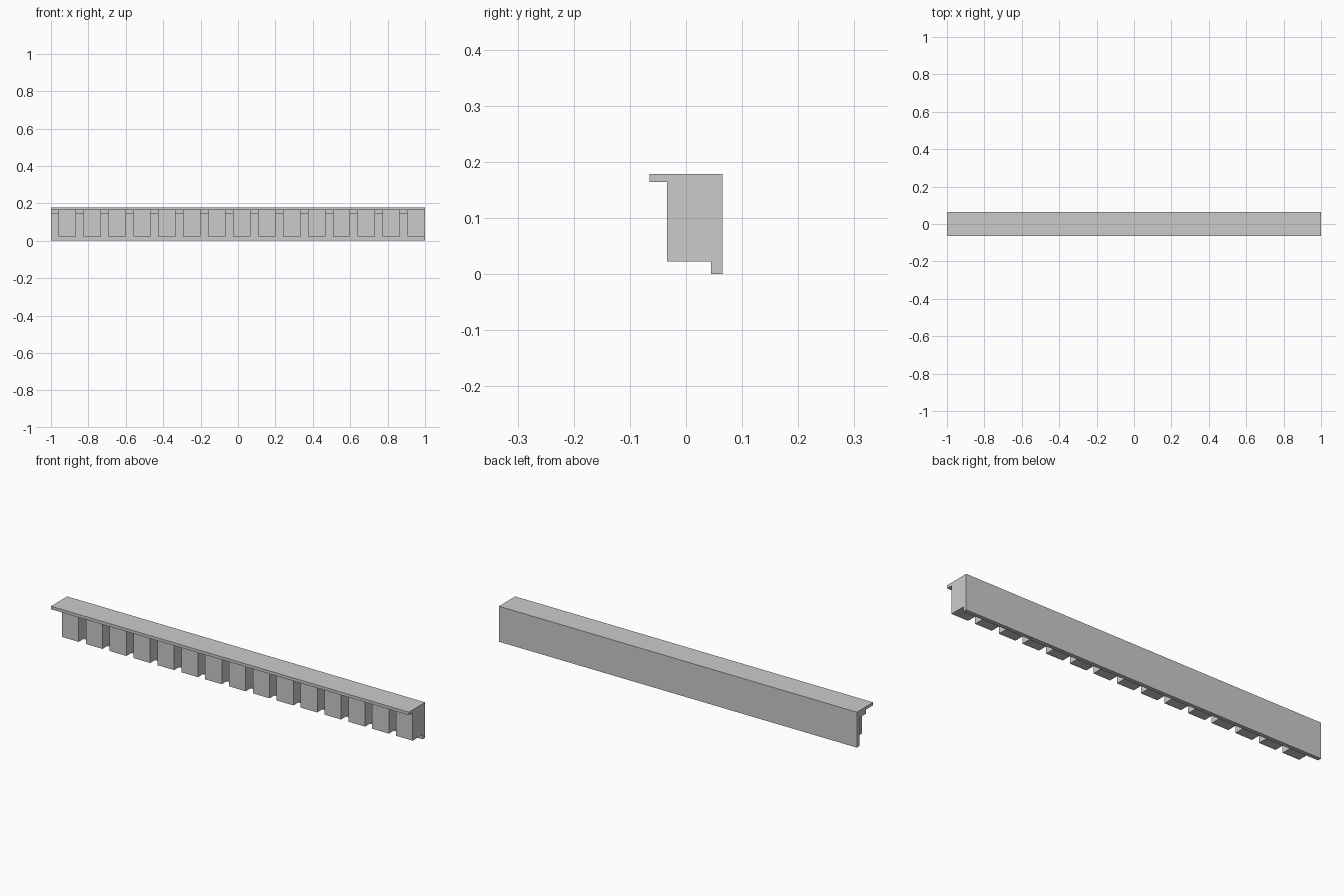
import bpy, bmesh

if "Cube" in bpy.data.objects:
    bpy.data.objects.remove(bpy.data.objects["Cube"])


def add_box(bm, x0, x1, y0, y1, z0, z1):
    verts = bmesh.ops.create_cube(bm, size=1)["verts"]
    for v in verts:
        v.co = ((x0 + x1) / 2 + v.co.x * (x1 - x0),
                (y0 + y1) / 2 + v.co.y * (y1 - y0),
                (z0 + z1) / 2 + v.co.z * (z1 - z0))


def make_part(name, boxes):
    mesh = bpy.data.meshes.new(name)
    bm = bmesh.new()
    for b in boxes:
        add_box(bm, *b)
    bm.to_mesh(mesh)
    bm.free()
    obj = bpy.data.objects.new(name, mesh)
    bpy.context.collection.objects.link(obj)


BACK, SHELF_FRONT, BLOCK_FRONT = 0.065, -0.065, -0.034
PLATE_FRONT, FILLET_FRONT = 0.045, -0.01
TOP, SHELF_Z, FILLET_Z, BLOCK_Z = 0.179, 0.164, 0.143, 0.023
PITCH, WIDTH, COUNT = 2 / 15, 0.0933, 15

# Back plate and overhanging top shelf
make_part("back_plate", [(-1, 1, PLATE_FRONT, BACK, 0, SHELF_Z)])
make_part("top_shelf", [(-1, 1, SHELF_FRONT, BACK, SHELF_Z, TOP)])

# Strip under the shelf, filling the top of each gap between blocks
ends = [1 - (COUNT - 1 - i) * PITCH for i in range(COUNT)]
make_part("fillet_strip", [(e - PITCH if i else -1, e - WIDTH, FILLET_FRONT,
                            PLATE_FRONT, FILLET_Z, SHELF_Z)
                           for i, e in enumerate(ends)])

# Row of dentil blocks, the last flush with the right end
make_part("dentil_blocks", [(e - WIDTH, e, BLOCK_FRONT, PLATE_FRONT, BLOCK_Z, SHELF_Z)
                            for e in ends])
